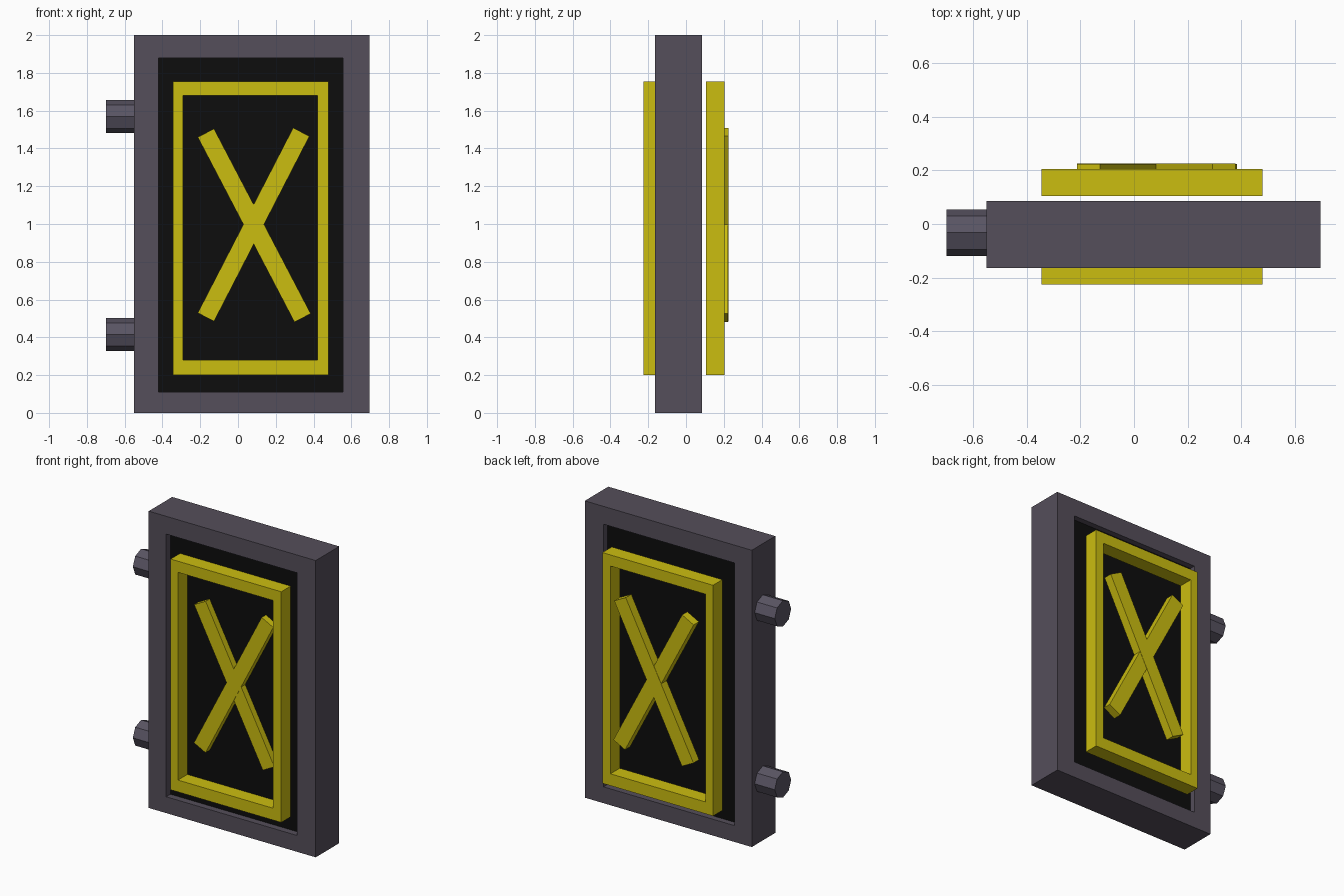
import bpy, bmesh, math

if "Cube" in bpy.data.objects:
    bpy.data.objects.remove(bpy.data.objects["Cube"])


def material(name, rgb):
    m = bpy.data.materials.new(name)
    m.diffuse_color = (*rgb, 1)
    m.use_nodes = True
    m.node_tree.nodes["Principled BSDF"].inputs["Base Color"].default_value = m.diffuse_color
    return m


STEEL = material("steel", (0.09, 0.077, 0.103))
PIN = material("pin_steel", (0.10, 0.09, 0.125))
YELLOW = material("yellow", (0.60, 0.51, 0.005))
BLACK = material("black", (0.004, 0.004, 0.004))


def finish(name, bm, mat):
    bmesh.ops.recalc_face_normals(bm, faces=bm.faces)
    me = bpy.data.meshes.new(name)
    bm.to_mesh(me)
    bm.free()
    me.materials.append(mat)
    ob = bpy.data.objects.new(name, me)
    bpy.context.collection.objects.link(ob)
    return ob


def box(name, size, loc, mat, tilt=0):
    bm = bmesh.new()
    bmesh.ops.create_cube(bm, size=1)
    bmesh.ops.scale(bm, vec=size, verts=bm.verts)
    ob = finish(name, bm, mat)
    ob.location = loc
    ob.rotation_euler.y = tilt
    return ob


def ring(name, outer, inner, y0, y1, mat):
    """Rectangular frame; outer and inner are (x0, x1, z0, z1)."""
    bm = bmesh.new()

    def loop(r, y):
        x0, x1, z0, z1 = r
        return [bm.verts.new((x, y, z)) for x, z in
                ((x0, z0), (x1, z0), (x1, z1), (x0, z1))]

    loops = [loop(outer, y0), loop(outer, y1), loop(inner, y1), loop(inner, y0)]
    for a, b in zip(loops, loops[1:] + loops[:1]):
        for i in range(4):
            j = (i + 1) % 4
            bm.faces.new((a[i], a[j], b[j], b[i]))
    return finish(name, bm, mat)


def bar(name, a, b, width, y0, y1):
    """Straight bar between two (x, z) points."""
    dx, dz = b[0] - a[0], b[1] - a[1]
    return box(name, (width, y1 - y0, math.hypot(dx, dz)),
               ((a[0] + b[0]) / 2, (y0 + y1) / 2, (a[1] + b[1]) / 2),
               YELLOW, math.atan2(dx, dz))


# Door frame and recessed panel
ring("door_frame", (-0.55, 0.695, 0, 2), (-0.42, 0.555, 0.11, 1.88),
     -0.165, 0.085, STEEL)
box("door_panel", (0.975, 0.165, 1.77), (0.0675, -0.0375, 0.995), BLACK)

# Yellow border and crossed bars on each face
for side, border, cross in (("front", (-0.225, -0.125), (-0.165, -0.105)),
                            ("back", (0.105, 0.205), (0.165, 0.225))):
    ring(side + "_border", (-0.345, 0.48, 0.2, 1.755),
         (-0.29, 0.42, 0.28, 1.68), *border, YELLOW)
    bar(side + "_cross_bar_a", (-0.17, 0.507), (0.335, 1.487), 0.097, *cross)
    bar(side + "_cross_bar_b", (0.342, 0.503), (-0.17, 1.482), 0.097,
        cross[0] + 0.002, cross[1] - 0.002)

# Octagonal hinge pins
for label, z in (("lower", 0.415), ("upper", 1.568)):
    bm = bmesh.new()
    bmesh.ops.create_cone(bm, cap_ends=True, segments=8,
                          radius1=0.0875, radius2=0.0875, depth=0.15)
    pin = finish(label + "_hinge_pin", bm, PIN)
    pin.rotation_euler.y = math.pi / 2
    pin.location = (-0.625, -0.0325, z)
